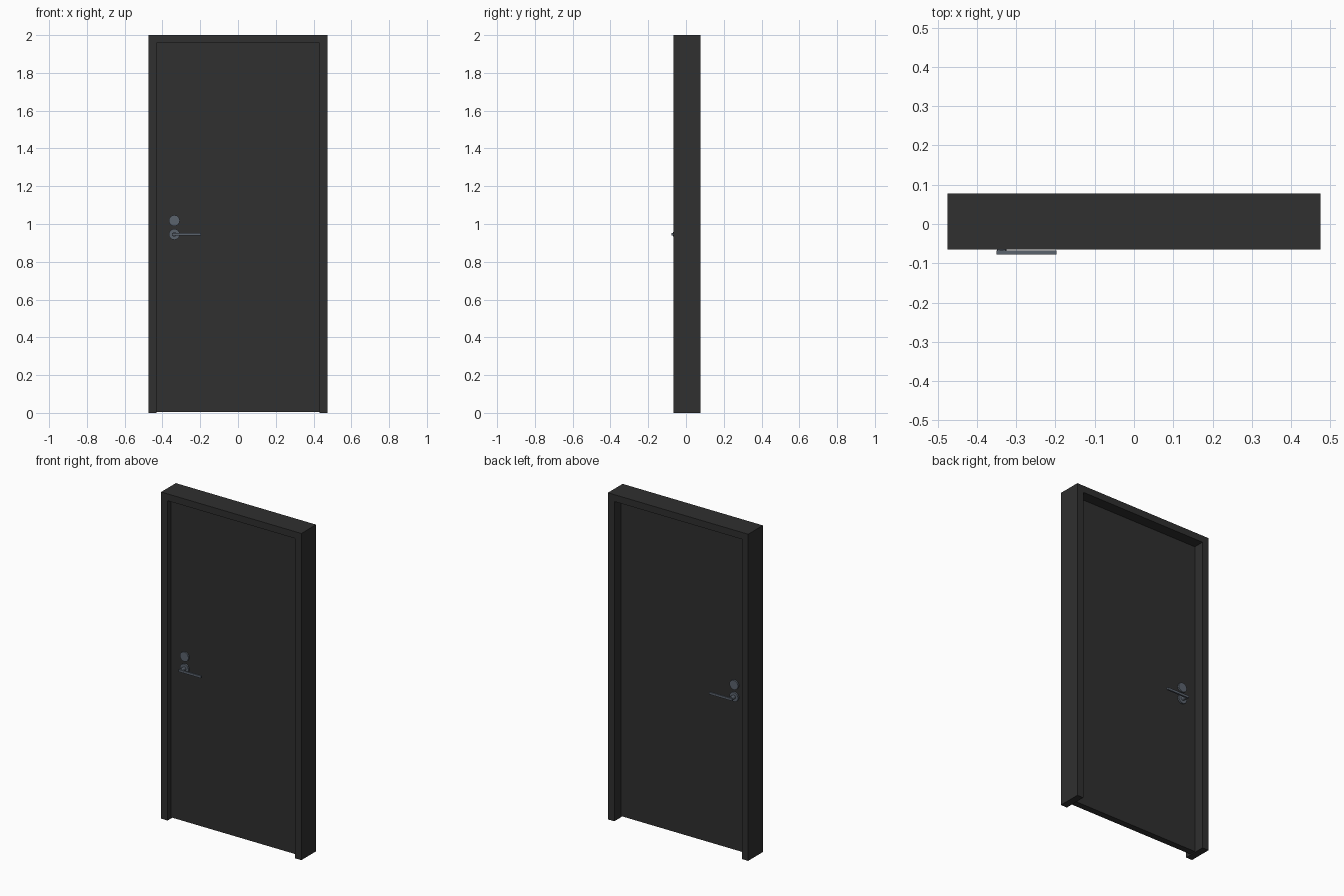
import bpy, bmesh, math
from mathutils import Matrix

if "Cube" in bpy.data.objects:
    bpy.data.objects.remove(bpy.data.objects["Cube"])


def material(name, rgb):
    m = bpy.data.materials.new(name)
    m.diffuse_color = (*rgb, 1)
    m.use_nodes = True
    m.node_tree.nodes["Principled BSDF"].inputs["Base Color"].default_value = m.diffuse_color
    return m


CHARCOAL = material("charcoal paint", (0.029, 0.029, 0.029))
STEEL = material("steel grey", (0.105, 0.125, 0.155))


def finish(name, bm, mat):
    bmesh.ops.recalc_face_normals(bm, faces=bm.faces)
    me = bpy.data.meshes.new(name)
    bm.to_mesh(me)
    bm.free()
    me.materials.append(mat)
    ob = bpy.data.objects.new(name, me)
    bpy.context.collection.objects.link(ob)
    return ob


def box(name, lo, hi, mat):
    bm = bmesh.new()
    bmesh.ops.create_cube(bm, size=1)
    for v in bm.verts:
        v.co = [lo[i] + (v.co[i] + 0.5) * (hi[i] - lo[i]) for i in range(3)]
    return finish(name, bm, mat)


def disc(name, x, z, radius, y0, y1, mat, sides=16):
    # Cylinder along y
    bm = bmesh.new()
    place = Matrix.Translation((x, (y0 + y1) / 2, z)) @ Matrix.Rotation(math.pi / 2, 4, 'X')
    bmesh.ops.create_cone(bm, cap_ends=True, segments=sides, radius1=radius,
                          radius2=radius, depth=abs(y1 - y0), matrix=place)
    return finish(name, bm, mat)


# Frame: one U-shaped profile, open at the floor, extruded in depth
W, IN, TOP, H = 0.475, 0.432, 1.958, 2.0
FRONT, BACK = -0.065, 0.077
outline = [(-W, 0), (-W, H), (W, H), (W, 0), (IN, 0), (IN, TOP), (-IN, TOP), (-IN, 0)]
bm = bmesh.new()
face = bm.faces.new([bm.verts.new((x, FRONT, z)) for x, z in outline])
ext = bmesh.ops.extrude_face_region(bm, geom=[face])
for v in ext["geom"]:
    if isinstance(v, bmesh.types.BMVert):
        v.co.y = BACK
finish("door_frame", bm, CHARCOAL)

# Door leaf, set back from both sides of the frame
LEAF_FRONT, LEAF_BACK = -0.03, 0.01
box("door_leaf", (-IN, LEAF_FRONT, 0.006), (IN, LEAF_BACK, TOP), CHARCOAL)

# Lock rose and lever handle on each side of the leaf
HX = -0.337
for side, surface, s in (("front", LEAF_FRONT, -1), ("back", LEAF_BACK, 1)):
    disc(side + "_lock_rose", HX, 1.018, 0.029, surface, surface + s * 0.01, STEEL)
    disc(side + "_handle_rose", HX, 0.945, 0.029, surface, surface + s * 0.01, STEEL)
    disc(side + "_handle_stem", HX, 0.945, 0.012, surface, surface + s * 0.038, STEEL)
    ya, yb = sorted((surface + s * 0.037, surface + s * 0.047))
    box(side + "_handle_lever", (-0.35, ya, 0.938), (-0.197, yb, 0.952), STEEL)
